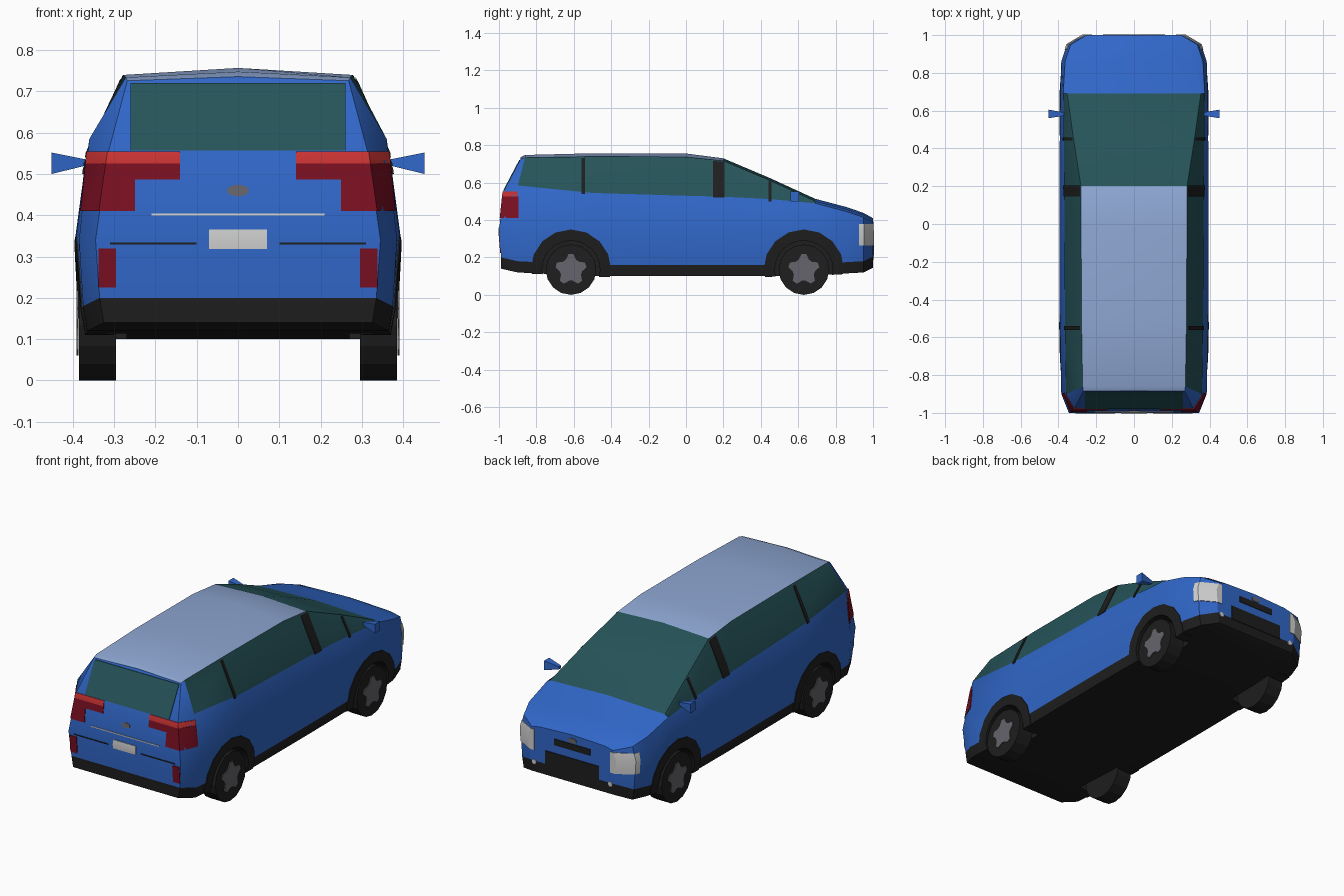
import bpy
import bmesh
from math import pi, sin, cos
from mathutils import Matrix, Vector

if "Cube" in bpy.data.objects:
    bpy.data.objects.remove(bpy.data.objects["Cube"], do_unlink=True)


def material(name, r, g, b):
    mat = bpy.data.materials.new(name)
    mat.use_nodes = True
    mat.diffuse_color = (r, g, b, 1)
    mat.node_tree.nodes["Principled BSDF"].inputs["Base Color"].default_value = (r, g, b, 1)
    return mat


DARK = material("dark trim", .013, .013, .013)
BLUE = material("blue paint", .03, .135, .58)
ROOF = material("pale blue roof", .27, .385, .65)
GLASS = material("teal glass", .019, .088, .1)
RED = material("bright red lens", .6, .033, .033)
DEEP_RED = material("deep red lens", .2, .005, .016)
GREY = material("wheel grey", .13, .13, .15)
LIGHT = material("light grey", .62, .63, .62)


def new_object(name, bm, *mats):
    mesh = bpy.data.meshes.new(name)
    bmesh.ops.recalc_face_normals(bm, faces=bm.faces)
    bm.to_mesh(mesh)
    bm.free()
    for mat in mats:
        mesh.materials.append(mat)
    ob = bpy.data.objects.new(name, mesh)
    bpy.context.collection.objects.link(ob)
    return ob


def box(name, lo, hi, mat=DARK):
    bm = bmesh.new()
    lo, hi = Vector(lo), Vector(hi)
    place = Matrix.Translation((lo + hi) / 2) @ Matrix.Diagonal((*(hi - lo), 1))
    bmesh.ops.create_cube(bm, size=1, matrix=place)
    return new_object(name, bm, mat)


def cylinder(name, centre, radius, depth, axis="Y", sides=16, mat=DARK):
    bm = bmesh.new()
    place = Matrix.Translation(centre) @ Matrix.Rotation(pi / 2, 4, axis)
    bmesh.ops.create_cone(bm, cap_ends=True, segments=sides, radius1=radius,
                          radius2=radius, depth=depth, matrix=place)
    return new_object(name, bm, mat)


def boolean(ob, cutter, operation):
    mod = ob.modifiers.new("cut", "BOOLEAN")
    mod.object, mod.operation, mod.solver = cutter, operation, "EXACT"
    with bpy.context.temp_override(object=ob, active_object=ob):
        bpy.ops.object.modifier_apply(modifier=mod.name)


def discard(ob):
    bpy.data.objects.remove(ob, do_unlink=True)


# Body stations: y, half width, sill z, belt z, belt x, roof edge z, roof edge x, crown
STATIONS = [
    (-1, .345, .14, .55, .315, .726, .268, .01),
    (-.9, .385, .12, .585, .36, .734, .272, .014),
    (-.5, .393, .1, .545, .366, .74, .278, .017),
    (0, .395, .1, .53, .368, .738, .28, .018),
    (.2, .395, .1, .525, .37, .717, .281, .013),
    (.45, .393, .1, .512, .372, .612, .32, .012),
    (.69, .39, .105, .49, .375, .502, .354, .012),
    (.86, .385, .115, .445, .365, .457, .32, .012),
    (.95, .355, .12, .415, .335, .428, .28, .01),
    (1, .27, .145, .39, .25, .402, .2, .008),
]
# How far each row leans forward at the tail
LEAN = {0: (.012, .012, .012, 0, .022, .115, .115), 1: (0, 0, 0, 0, 0, .04, .04)}


def build_body():
    bm = bmesh.new()
    rings = []
    for s, (y, w, sill, belt, bx, top, tx, crown) in enumerate(STATIONS):
        rows = [(0, sill), (w - .02, sill), (w - .01, sill + .06), (w, .34),
                (bx, belt), (tx, top), (0, top + crown)]
        lean = LEAN.get(s, (0,) * 7)
        right = [(x, y + d, z) for (x, z), d in zip(rows, lean)]
        left = [(-x, b, z) for x, b, z in right[5:0:-1]]
        rings.append([bm.verts.new(p) for p in right + left])

    def face(verts, slot):
        bm.faces.new(verts).material_index = slot

    for s, (a, b) in enumerate(zip(rings, rings[1:])):
        for j in range(12):
            k = (j + 1) % 12
            band = min(j, 11 - j)
            slot = 0 if band < 2 else 1
            if band == 4 and 1 <= s <= 5:
                slot = 3
            elif band == 5 and s <= 5:
                slot = 2 if s < 4 else 3
            face((a[j], a[k], b[k], b[j]), slot)
    for ring in (rings[0], rings[-1]):
        face((ring[0], ring[1], ring[11]), 0)
        face(ring[5:8], 1)
        for i in range(1, 5):
            face((ring[i], ring[i + 1], ring[11 - i], ring[12 - i]), 0 if i == 1 else 1)
    return new_object("body", bm, DARK, BLUE, ROOF, GLASS)


body = build_body()

# Slightly swollen copy of the body, from which fitted plates are cut
skin = body.data.copy()
bm = bmesh.new()
bm.from_mesh(skin)
bm.normal_update()
for v, n in [(v, v.normal.copy()) for v in bm.verts]:
    v.co += n * .004
for f in bm.faces:
    f.material_index = 0
bm.to_mesh(skin)
bm.free()
skin.materials.clear()
fitted = [body]


def plate(name, mat, cutter, hole=None):
    ob = bpy.data.objects.new(name, skin.copy())
    bpy.context.collection.objects.link(ob)
    boolean(ob, cutter, "INTERSECT")
    if hole:
        boolean(ob, hole, "DIFFERENCE")
    ob.data.materials.clear()
    ob.data.materials.append(mat)
    for p in ob.data.polygons:
        p.material_index = 0
    discard(cutter)
    fitted.append(ob)


def box_plate(name, mat, xs, ys, zs, side=1):
    x0, x1 = sorted(side * x for x in xs)
    plate(name, mat, box("cutter", (x0, ys[0], zs[0]), (x1, ys[1], zs[1])))


REAR, NOSE = (-1.1, -.94), (.94, 1.1)

# Tailgate and nose details
box_plate("rear_window", GLASS, (-.26, .26), (-1.1, -.84), (.557, .72))
box_plate("number_plate", LIGHT, (-.07, .07), REAR, (.318, .366))
box_plate("tailgate_trim", LIGHT, (-.21, .21), REAR, (.399, .404))
box_plate("upper_grille", DARK, (-.11, .11), NOSE, (.325, .36))
box_plate("lower_intake", DARK, (-.165, .165), NOSE, (.2, .28))
for name, y, z in (("tailgate_button", -1, .46), ("nose_button", 1, .378)):
    button = cylinder("cutter", (0, y, z), .014, .15, "X")
    button.data.transform(Matrix.Diagonal((1.9, 1, 1, 1)))
    plate(name, GREY, button)

# Details repeated on both sides
for side, word in ((1, "left"), (-1, "right")):
    box_plate(word + "_tail_light", DEEP_RED, (.25, .5), (-1.1, -.895), (.41, .525), side)
    box_plate(word + "_inner_tail_light", DEEP_RED, (.14, .25), REAR, (.487, .525), side)
    box_plate(word + "_tail_light_strip", RED, (.14, .5), (-1.1, -.9), (.525, .554), side)
    box_plate(word + "_reflector", DEEP_RED, (.295, .338), REAR, (.225, .32), side)
    box_plate(word + "_tailgate_seam", DARK, (.1, .31), REAR, (.329, .334), side)
    box_plate(word + "_headlight", LIGHT, (.235, .5), (.925, 1.1), (.265, .38), side)
    plate(word + "_fog_light", LIGHT, cylinder("cutter", (side * .235, 1, .2), .013, .15, "X"))
    box_plate(word + "_middle_pillar", DARK, (.287, .6), (.145, .205), (.52, .73), side)
    box_plate(word + "_rear_pillar", DARK, (.285, .6), (-.56, -.54), (.54, .735), side)
    box_plate(word + "_front_pillar", DARK, (.326, .6), (.442, .458), (.5, .61), side)

    # Door mirror, tapering toward the body
    mirror = box(word + "_mirror", (.37, .56, .5), (.452, .605, .552), BLUE)
    for v in mirror.data.vertices:
        if v.co.x < .4:
            v.co.y = .583 + (v.co.y - .583) * .4
            v.co.z = .528 + (v.co.z - .526) * .3
    if side < 0:
        mirror.data.transform(Matrix.Rotation(pi, 4, "Z"))
        mirror.data.transform(Matrix.Translation((0, 1.165, 0)))

    # Wheels, arches and flares
    for y, end in ((-.615, "rear"), (.63, "front")):
        name = f"{word}_{end}_"
        arch = cylinder("cutter", (side * .42, y, .135), .155, .3, sides=24)
        flare = cylinder("cutter", (side * .45, y, .135), .215, .3)
        plate(name + "flare", DARK, flare, arch)
        boolean(body, arch, "DIFFERENCE")
        discard(arch)
        cylinder(name + "tyre", (side * .34, y, .135), .135, .09, mat=DARK)
        bm = bmesh.new()
        star = []
        for i in range(20):
            radius = .084 if i % 4 < 2 else .06
            a = pi / 2 + (i - .5) * pi / 10
            star.append(bm.verts.new((side * .386, y + radius * cos(a), .135 + radius * sin(a))))
        rim = bm.faces.new(star)
        out = bmesh.ops.extrude_face_region(bm, geom=[rim])["geom"]
        for v in out:
            if isinstance(v, bmesh.types.BMVert):
                v.co.x += side * .005
        new_object(name + "rim", bm, GREY)

# Smooth panels with crisp creases
bpy.ops.object.select_all(action="DESELECT")
for ob in fitted:
    ob.select_set(True)
bpy.context.view_layer.objects.active = body
bpy.ops.object.shade_smooth_by_angle(angle=.5)
bpy.ops.object.select_all(action="DESELECT")
